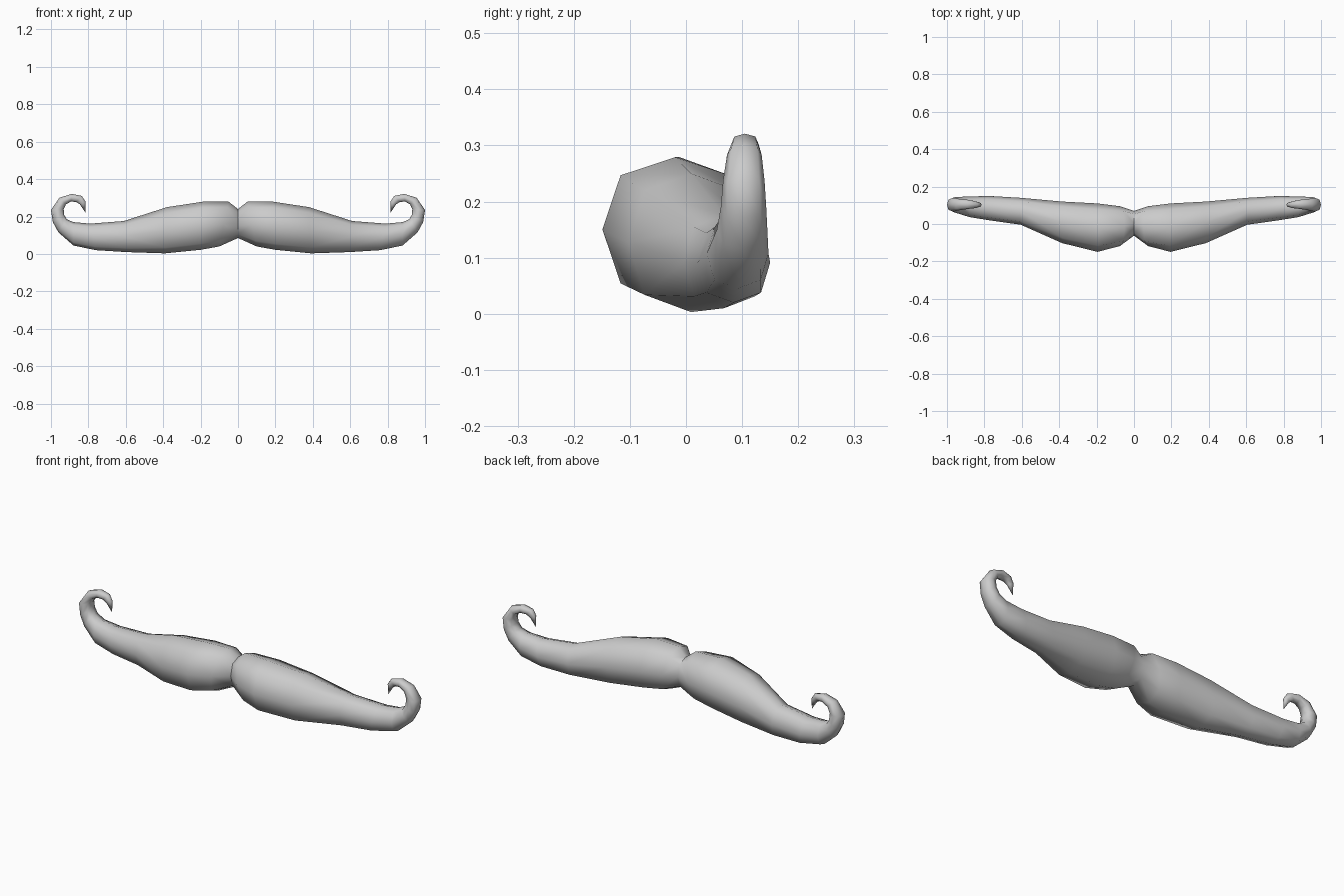
import bpy, bmesh, math
from mathutils import Vector

if "Cube" in bpy.data.objects:
    bpy.data.objects.remove(bpy.data.objects["Cube"])

# One half as cross-sections: inner x, z, outer x, z, front y, back y
RINGS = [
    (0.0, .24, 0.0, .085, -.062, .07),
    (.05, .279, .10, .04, -.118, .095),
    (.19, .279, .20, .022, -.149, .11),
    (.38, .25, .39, .003, -.102, .12),
    (.61, .176, .60, .01, -.004, .14),
    (.79, .162, .76, .02, .02, .15),
    (.88, .17, .88, .045, .037, .147),
    (.915, .185, .96, .115, .055, .145),
    (.93, .21, .99, .17, .062, .143),
    (.932, .24, 1.0, .235, .066, .14),
    (.92, .265, .955, .30, .073, .135),
    (.893, .28, .89, .321, .08, .13),
    (.865, .278, .835, .31, .085, .122),
    (.845, .265, .815, .28, .09, .115),
]
TIP = (.815, .102, .22)
SIDES = 8

hair = bpy.data.materials.new("grey hair")
hair.diffuse_color = (.6, .6, .6, 1)
hair.use_nodes = True
hair.node_tree.nodes["Principled BSDF"].inputs["Base Color"].default_value = hair.diffuse_color

# Tapered half with a curled end
bm = bmesh.new()
loops = []
for ix, iz, ox, oz, y0, y1 in RINGS:
    centre = Vector(((ix + ox) / 2, (y0 + y1) / 2, (iz + oz) / 2))
    u = Vector(((ix - ox) / 2, 0, (iz - oz) / 2))
    v = Vector((0, (y1 - y0) / 2, 0))
    loop = []
    for k in range(SIDES):
        a = math.tau * k / SIDES
        full = 1.06 if k % 2 else 1.0
        loop.append(bm.verts.new(centre + full * (u * math.cos(a) + v * math.sin(a))))
    loops.append(loop)
for a, b in zip(loops, loops[1:]):
    for k in range(SIDES):
        n = (k + 1) % SIDES
        bm.faces.new((a[k], a[n], b[n], b[k]))
tip = bm.verts.new(TIP)
for k in range(SIDES):
    bm.faces.new((loops[-1][k], loops[-1][(k + 1) % SIDES], tip))
for vert in loops[0]:
    vert.co.x = 0
bmesh.ops.recalc_face_normals(bm, faces=bm.faces)
# Make sure the shell faces outwards
if sum(f.normal.dot(f.calc_center_median() - Vector((.3, 0, .14))) for f in bm.faces if f.calc_center_median().x < .6) < 0:
    bmesh.ops.reverse_faces(bm, faces=bm.faces)
for f in bm.faces:
    f.smooth = True
mesh = bpy.data.meshes.new("moustache")
bm.to_mesh(mesh)
bm.free()
mesh.materials.append(hair)
obj = bpy.data.objects.new("moustache", mesh)
bpy.context.collection.objects.link(obj)

# Other half
mirror = obj.modifiers.new("mirror", 'MIRROR')
mirror.use_axis[0] = True
mirror.use_clip = True
mirror.merge_threshold = .001

# Smooth skin with a crisp centre crease
bpy.context.view_layer.objects.active = obj
obj.select_set(True)
bpy.ops.object.modifier_apply(modifier="mirror")
bpy.ops.object.shade_smooth_by_angle(angle=math.radians(60))
